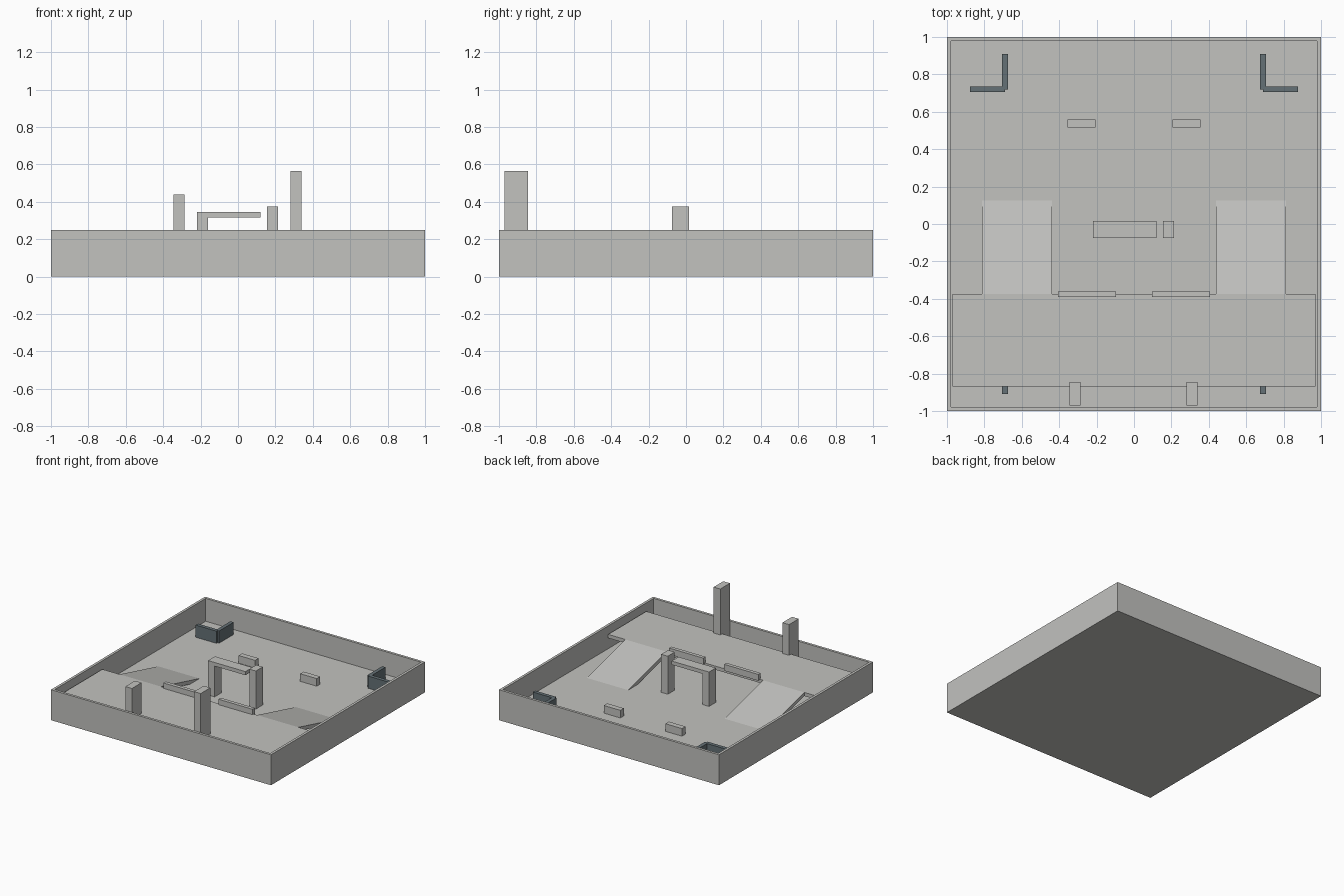
import bpy, bmesh
from mathutils import Vector

default = bpy.data.objects.get("Cube")
if default:
    bpy.data.objects.remove(default, do_unlink=True)


def material(name, rgb):
    mat = bpy.data.materials.new(name)
    mat.use_nodes = True
    mat.diffuse_color = (*rgb, 1)
    mat.node_tree.nodes["Principled BSDF"].inputs["Base Color"].default_value = (*rgb, 1)
    return mat


GREY = material("light_grey", (0.54, 0.54, 0.52))
SLATE = material("dark_slate", (0.13, 0.165, 0.18))


def finish(bm, name, mat):
    bmesh.ops.recalc_face_normals(bm, faces=bm.faces)
    mesh = bpy.data.meshes.new(name)
    bm.to_mesh(mesh)
    bm.free()
    mesh.materials.append(mat)
    obj = bpy.data.objects.new(name, mesh)
    bpy.context.collection.objects.link(obj)
    return obj


def box(name, xs, ys, zs, mat=GREY):
    """Box between low and high limits on each axis."""
    bm = bmesh.new()
    bmesh.ops.create_cube(bm, size=1)
    for v in bm.verts:
        v.co = Vector([lo + (c + 0.5) * (hi - lo) for c, (lo, hi) in zip(v.co, (xs, ys, zs))])
    return finish(bm, name, mat)


def extrude_profile(name, points, xs, mat=GREY):
    """Sweep a (y, z) profile along x."""
    bm = bmesh.new()
    face = bm.faces.new([bm.verts.new((xs[0], y, z)) for y, z in points])
    res = bmesh.ops.extrude_face_region(bm, geom=[face])
    verts = [g for g in res["geom"] if isinstance(g, bmesh.types.BMVert)]
    bmesh.ops.translate(bm, verts=verts, vec=(xs[1] - xs[0], 0, 0))
    return finish(bm, name, mat)


def mirrored(lo, hi, side):
    return tuple(sorted((lo * side, hi * side)))


FLOOR, DECK, RIM, INNER = 0.0625, 0.1875, 0.25, 0.97

# Base slab and surrounding wall
box("floor_slab", (-1, 1), (-1, 1), (0, FLOOR))
bm = bmesh.new()
bmesh.ops.create_grid(bm, x_segments=1, y_segments=1, size=1)
bmesh.ops.translate(bm, verts=bm.verts, vec=(0, 0, FLOOR))
centre = bm.faces[:]
bmesh.ops.inset_region(bm, faces=centre, thickness=1 - INNER, use_boundary=True)
bmesh.ops.delete(bm, geom=centre, context="FACES_ONLY")
res = bmesh.ops.extrude_face_region(bm, geom=bm.faces[:], use_keep_orig=True)
top = [g for g in res["geom"] if isinstance(g, bmesh.types.BMVert)]
bmesh.ops.translate(bm, verts=top, vec=(0, 0, RIM - FLOOR))
finish(bm, "outer_wall", GREY)

# Raised platform, leaving a slot along the front wall
box("platform", (-INNER, INNER), (-0.87, -0.375), (DECK - 0.03, DECK))

# Front pillars of unequal height
box("short_pillar", (-0.345, -0.285), (-0.97, -0.845), (FLOOR, 0.44))
box("tall_pillar", (0.28, 0.34), (-0.97, -0.845), (FLOOR, 0.565))

# Gate in the middle: two posts and a beam
GATE_Y = (-0.075, 0.015)
box("gate_short_post", (-0.22, -0.16), GATE_Y, (FLOOR, 0.315))
box("gate_tall_post", (0.155, 0.215), GATE_Y, (FLOOR, 0.375))
box("gate_beam", (-0.22, 0.12), GATE_Y, (0.315, 0.345))

for side, label in ((1, "left"), (-1, "right")):
    # Sloping plate from platform down to floor
    extrude_profile(label + "_ramp",
                    [(-0.375, DECK), (0.125, FLOOR), (0.0, FLOOR), (-0.375, DECK - 0.03)],
                    mirrored(0.4375, 0.8125, side))
    # Low rail on the platform edge and low block on the floor
    box(label + "_rail", mirrored(0.095, 0.405, side), (-0.39, -0.36), (0.18, 0.232))
    box(label + "_block", mirrored(0.205, 0.355, side), (0.515, 0.56), (FLOOR, 0.125))
    # Dark corner screens, the front pair standing under the platform
    for end, place in ((1, "back"), (-1, "front")):
        height = FLOOR + (0.1 if end > 0 else 0.092)
        name = f"{place}_{label}_screen"
        box(name + "_long", mirrored(0.675, 0.705, side), mirrored(0.72, 0.908, end),
            (FLOOR, height), SLATE)
        box(name + "_cross", mirrored(0.69, 0.878, side), mirrored(0.705, 0.735, end),
            (FLOOR, height), SLATE)
